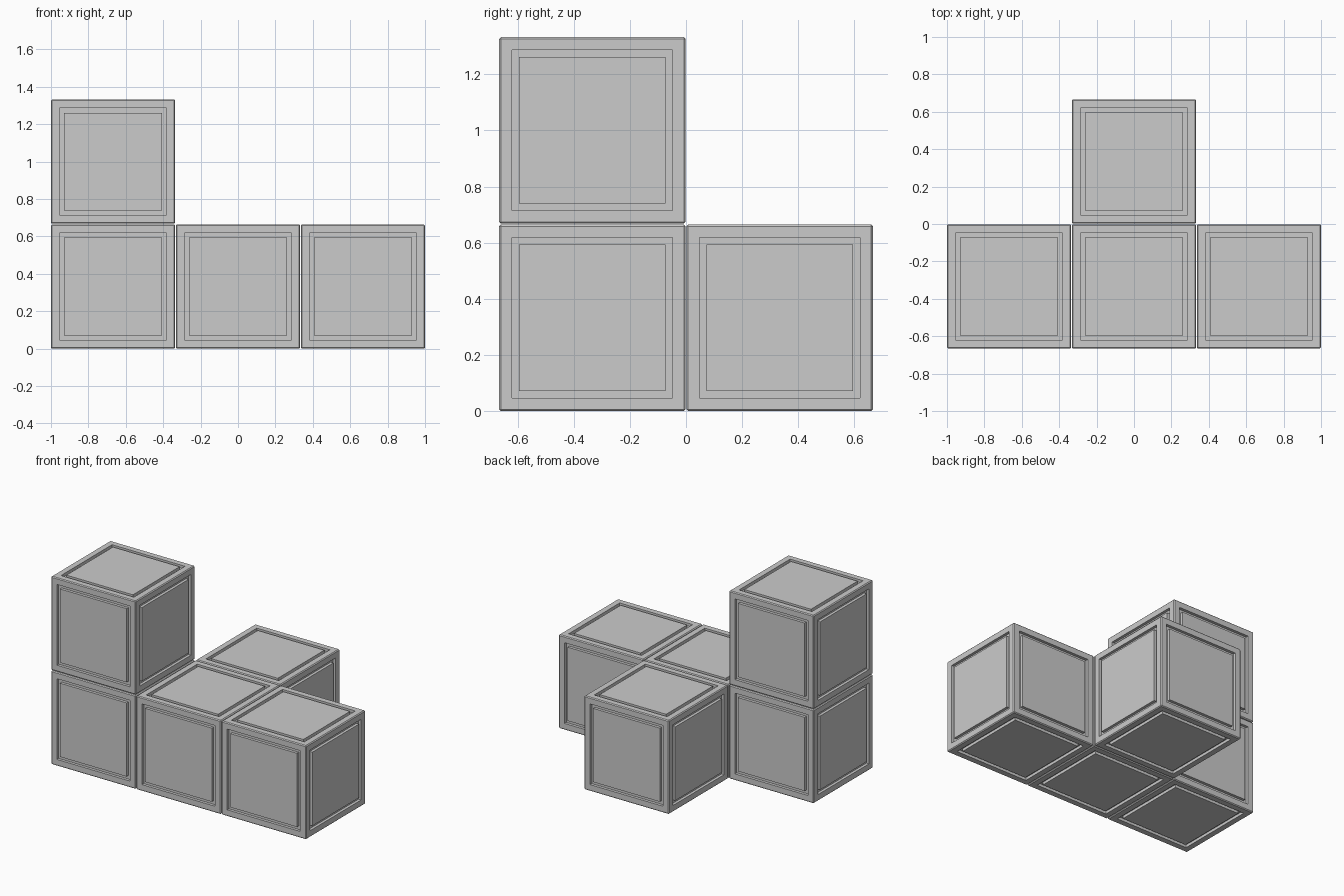
import bpy, bmesh

if "Cube" in bpy.data.objects:
    bpy.data.objects.remove(bpy.data.objects["Cube"])

SIZE = 0.664      # cube edge length
PITCH = 0.668     # spacing between cube centres
CHAMFER = 0.006
FRAME = 0.046     # border width around each panel
GROOVE = 0.025    # groove width
DEPTH = 0.02      # groove depth


def panel_cube_mesh():
    bm = bmesh.new()
    bmesh.ops.create_cube(bm, size=SIZE)
    # Chamfered edges
    bmesh.ops.bevel(bm, geom=bm.edges[:], offset=CHAMFER, segments=1,
                    affect='EDGES', profile=0.5)
    bm.normal_update()
    sides = [f for f in bm.faces if f.calc_area() > 0.2]
    # Frame, groove wall, groove floor, raised panel
    for thickness, depth in ((FRAME - CHAMFER, 0), (0, -DEPTH),
                             (GROOVE, 0), (0, DEPTH)):
        bmesh.ops.inset_individual(bm, faces=sides, thickness=thickness,
                                   depth=depth, use_even_offset=True)
        bm.normal_update()
    mesh = bpy.data.meshes.new("panel_cube")
    bm.to_mesh(mesh)
    bm.free()
    return mesh


mesh = panel_cube_mesh()

# Row of three, one behind the middle, one on top of the left
cubes = {
    "left_cube": (-1, 0, 0),
    "middle_cube": (0, 0, 0),
    "right_cube": (1, 0, 0),
    "back_cube": (0, 1, 0),
    "top_cube": (-1, 0, 1),
}
for name, (i, j, k) in cubes.items():
    ob = bpy.data.objects.new(name, mesh)
    ob.location = (i * PITCH, (j - 0.5) * PITCH, SIZE / 2 + k * PITCH)
    bpy.context.collection.objects.link(ob)
